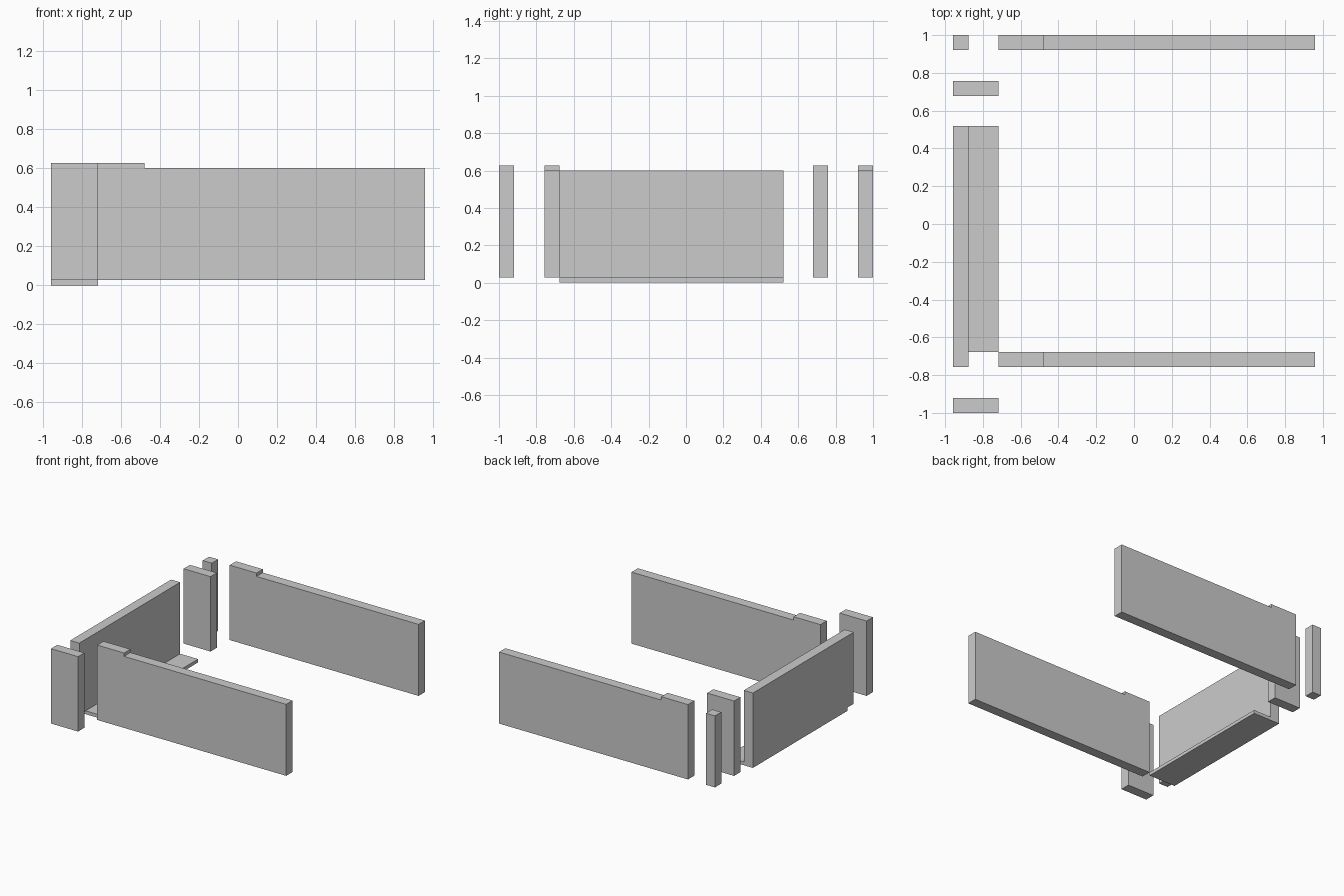
import bpy, bmesh

if "Cube" in bpy.data.objects:
    bpy.data.objects.remove(bpy.data.objects["Cube"])

def prism(name, profile, y0, y1):
    """Extrude an x-z profile from y0 to y1."""
    bm = bmesh.new()
    face = bm.faces.new([bm.verts.new((x, y0, z)) for x, z in profile])
    ext = bmesh.ops.extrude_face_region(bm, geom=[face])
    bmesh.ops.translate(bm, vec=(0, y1 - y0, 0),
                        verts=[g for g in ext["geom"] if isinstance(g, bmesh.types.BMVert)])
    bmesh.ops.recalc_face_normals(bm, faces=bm.faces)
    mesh = bpy.data.meshes.new(name)
    bm.to_mesh(mesh)
    bm.free()
    obj = bpy.data.objects.new(name, mesh)
    bpy.context.collection.objects.link(obj)
    return obj

def box(name, x0, x1, y0, y1, z0, z1):
    return prism(name, [(x0, z0), (x1, z0), (x1, z1), (x0, z1)], y0, y1)

BASE, LOW, HIGH = 0.027, 0.60, 0.627   # underside, rail top, raised top
T = 0.08                               # wall thickness
LEFT, INNER, STEP, RIGHT = -0.957, -0.718, -0.48, 0.957

# Long side walls with a raised step at the left end
side = [(INNER, BASE), (RIGHT, BASE), (RIGHT, LOW), (STEP, LOW), (STEP, HIGH), (INNER, HIGH)]
for label, y in (("front", -0.757), ("back", 0.92)):
    prism(label + "_side_wall", side, y, y + T)

# Short wall sections standing apart
for label, y in (("front", -1.0), ("back", 0.678)):
    box(label + "_short_wall", LEFT, INNER, y, y + T, BASE, HIGH)

# End wall, the floor strip under it, and the corner post
box("end_wall", LEFT, LEFT + T, -0.757, 0.52, BASE, LOW)
box("floor_strip", LEFT, INNER, -0.677, 0.52, 0.0, BASE)
box("corner_post", LEFT, LEFT + T, 0.92, 1.0, BASE, LOW)
